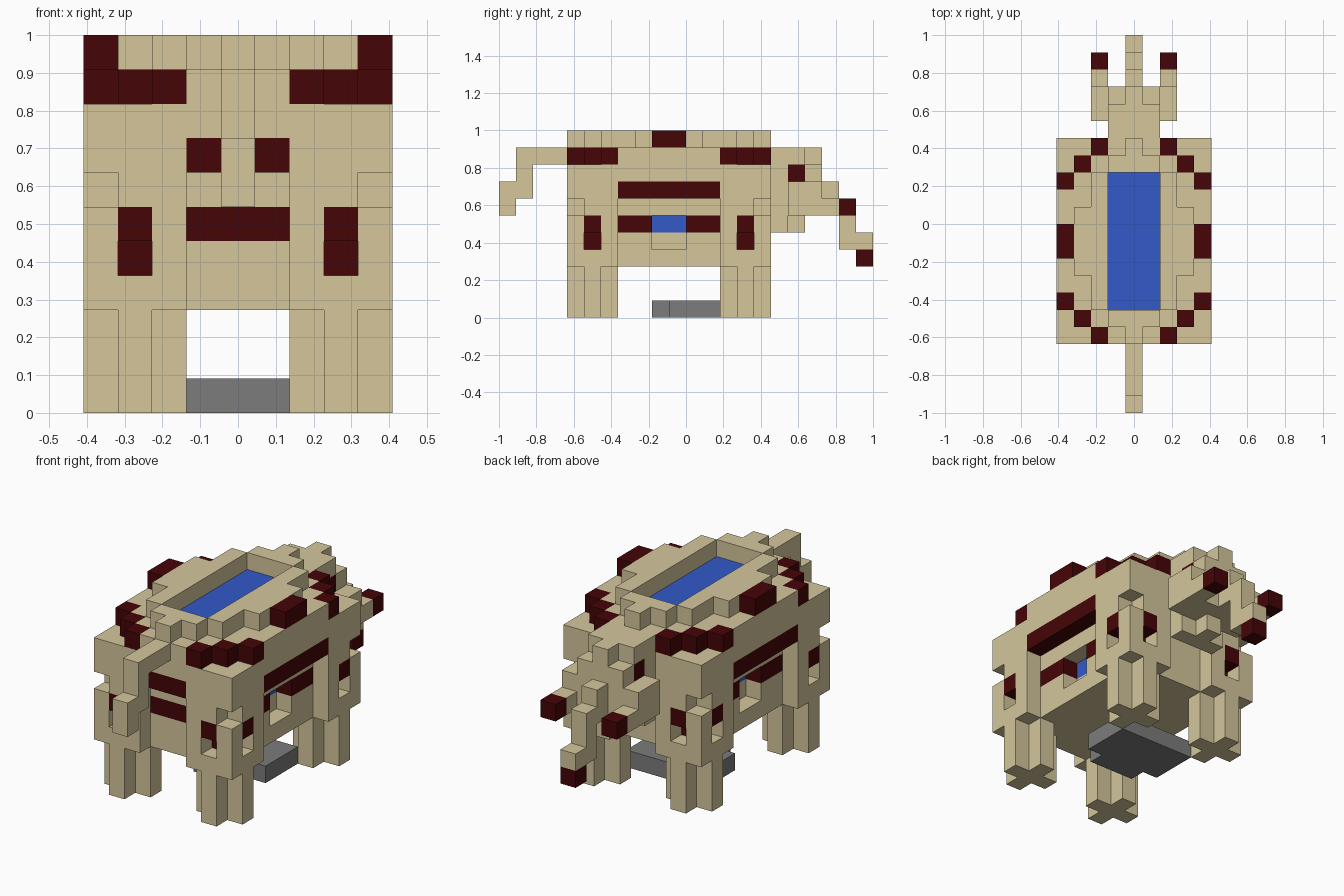
import bpy, bmesh, math
from mathutils import Vector

if "Cube" in bpy.data.objects:
    bpy.data.objects.remove(bpy.data.objects["Cube"], do_unlink=True)

U = 1 / 11                       # edge of one block
ORIGIN = Vector((-4.5, -11, 0))  # grid corner, in blocks


def make_material(name, rgb):
    m = bpy.data.materials.new(name)
    m.use_nodes = True
    m.diffuse_color = (*rgb, 1)
    m.node_tree.nodes["Principled BSDF"].inputs["Base Color"].default_value = (*rgb, 1)
    return m


MATS = {
    "sand": make_material("sand", (0.66, 0.565, 0.33)),
    "maroon": make_material("maroon", (0.06, 0.0015, 0.002)),
    "water_blue": make_material("water_blue", (0.032, 0.1, 0.58)),
    "stone_grey": make_material("stone_grey", (0.2, 0.2, 0.2)),
}
cells = {}


def fill(part, colour, xs, ys, zs, ends=False):
    """Fill inclusive block ranges, mirrored left-right and optionally front-back."""
    for i in range(xs[0], xs[1] + 1):
        for j in range(ys[0], ys[1] + 1):
            for k in range(zs[0], zs[1] + 1):
                for a in {i, 8 - i}:
                    for b in ({j, 19 - j} if ends else {j}):
                        if part is None:
                            cells.pop((a, b, k), None)
                        else:
                            cells[a, b, k] = (part, colour)


def carve(xs, ys, zs, ends=False):
    fill(None, None, xs, ys, zs, ends)


# Belly, wide upper body and stepped crown
fill("belly", "sand", (1, 7), (5, 14), (3, 6))
fill("upper_body", "sand", (0, 8), (4, 15), (7, 8))
for inset in range(3):
    fill("upper_body", "sand", (inset, 8 - inset), (6 - inset, 13 + inset), (9, 9))
for i, near, far in ((1, 8, 11), (2, 6, 13), (3, 5, 14), (4, 4, 15)):
    fill("rim", "sand", (i, 8 - i), (near, far), (10, 10))

# Pool sunk into the crown
carve((3, 5), (6, 13), (10, 10))
fill("pool", "water_blue", (3, 5), (6, 13), (9, 9))

# Legs: block shoulders with a notched corner, cross shaped below
fill("legs", "sand", (0, 2), (4, 6), (3, 6), True)
carve((0, 0), (4, 4), (6, 6), True)
fill("legs", "sand", (1, 1), (4, 6), (0, 2), True)
fill("legs", "sand", (0, 2), (5, 5), (0, 2), True)

# Leg windows: dark lintel above, opening with a dark core below
for i, j in ((1, 4), (0, 5)):
    carve((i, i), (j, j), (4, 4), True)
    fill("leg_windows", "maroon", (i, i), (j, j), (5, 5), True)
fill("leg_windows", "maroon", (1, 1), (5, 5), (4, 5), True)

# Dark trim on the crown and bands around the body
for step in range(3):
    fill("crown_trim", "maroon", (step, step), (6 - step, 6 - step), (9, 9), True)
fill("crown_trim", "maroon", (0, 0), (9, 10), (10, 10))
fill("bands", "maroon", (0, 0), (7, 12), (7, 7))
fill("bands", "maroon", (3, 5), (4, 4), (7, 7))
fill("bands", "maroon", (1, 1), (7, 12), (5, 5))
fill("bands", "maroon", (3, 5), (5, 5), (5, 5))

# Side spouts
carve((1, 1), (9, 10), (4, 5))
fill("spouts", "water_blue", (2, 2), (9, 10), (5, 5))

# Tail on the front side
fill("tail", "sand", (4, 4), (1, 3), (9, 9))
fill("tail", "sand", (4, 4), (1, 1), (7, 8))
fill("tail", "sand", (4, 4), (0, 0), (6, 7))

# Head, cheeks, jaw and eyes on the back side
fill("neck", "sand", (3, 5), (16, 16), (5, 9))
fill("head", "sand", (3, 5), (17, 17), (6, 9))
fill("head", "sand", (3, 5), (18, 18), (6, 8))
fill("cheeks", "sand", (2, 2), (17, 18), (6, 7))
fill("jaw", "sand", (4, 4), (17, 17), (5, 5))
fill("eyes", "maroon", (3, 3), (17, 17), (8, 8))

# Trunk and tusks with dark tips
fill("trunk", "sand", (4, 4), (18, 18), (6, 9))
fill("trunk", "sand", (4, 4), (19, 19), (6, 7))
fill("trunk", "sand", (4, 4), (20, 20), (4, 6))
fill("trunk", "sand", (4, 4), (21, 21), (4, 4))
fill("trunk_tip", "maroon", (4, 4), (21, 21), (3, 3))
fill("tusks", "sand", (2, 2), (19, 19), (6, 6))
fill("tusk_tips", "maroon", (2, 2), (20, 20), (6, 6))

# Stone slab under the belly
fill("floor_slab", "stone_grey", (2, 6), (10, 12), (0, 0))
fill("floor_slab", "stone_grey", (3, 5), (9, 9), (0, 0))


def build(part):
    """Skin the exposed block sides of one part, merging coplanar squares."""
    bm = bmesh.new()
    colour = None
    for cell, (owner, col) in cells.items():
        if owner != part:
            continue
        colour = col
        centre = Vector(cell) + Vector((0.5, 0.5, 0.5)) + ORIGIN
        for axis in range(3):
            for sign in (-1, 1):
                n = Vector((0, 0, 0))
                n[axis] = sign
                if tuple(int(c + d) for c, d in zip(cell, n)) in cells:
                    continue
                u = Vector((0, 0, 0))
                u[(axis + 1) % 3] = 0.5
                v = n.cross(u)
                mid = centre + n * 0.5
                bm.faces.new([bm.verts.new((mid + p) * U)
                              for p in (-u - v, u - v, u + v, v - u)])
    bmesh.ops.remove_doubles(bm, verts=bm.verts, dist=0.001)
    bmesh.ops.dissolve_limit(bm, angle_limit=math.radians(1),
                             verts=bm.verts, edges=bm.edges)
    mesh = bpy.data.meshes.new(part)
    bm.to_mesh(mesh)
    bm.free()
    mesh.materials.append(MATS[colour])
    bpy.context.collection.objects.link(bpy.data.objects.new(part, mesh))


for part in sorted({owner for owner, _ in cells.values()}):
    build(part)
